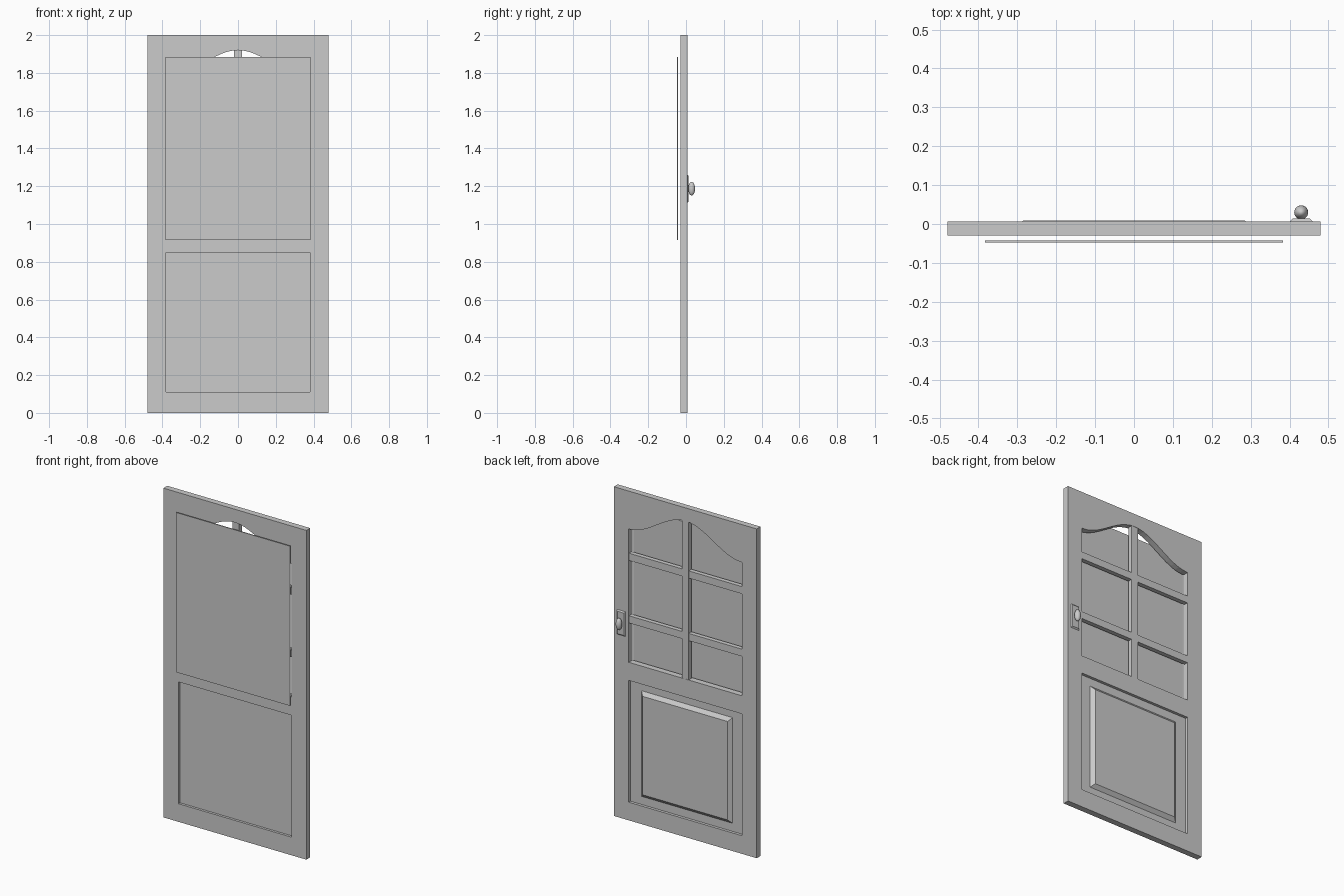
import bpy, bmesh, math

if "Cube" in bpy.data.objects:
    bpy.data.objects.remove(bpy.data.objects["Cube"])

BACK, FRONT = 0.007, -0.030      # faces of the door frame
IN_X = 0.38                      # half width of both openings


def finish(name, bm):
    bmesh.ops.recalc_face_normals(bm, faces=bm.faces[:])
    me = bpy.data.meshes.new(name)
    bm.to_mesh(me)
    bm.free()
    ob = bpy.data.objects.new(name, me)
    bpy.context.collection.objects.link(ob)
    return ob


def prism(name, pts, y0, y1):
    """Extrude an x-z outline from y0 to y1."""
    bm = bmesh.new()
    face = bm.faces.new([bm.verts.new((x, y0, z)) for x, z in pts])
    ext = bmesh.ops.extrude_face_region(bm, geom=[face])
    for v in ext["geom"]:
        if isinstance(v, bmesh.types.BMVert):
            v.co.y = y1
    return finish(name, bm)


def rect(x0, x1, z0, z1):
    return [(x0, z0), (x1, z0), (x1, z1), (x0, z1)]


def box(name, x0, x1, z0, z1, y0, y1):
    return prism(name, rect(x0, x1, z0, z1), y0, y1)


def raised(name, base, top, y0, y1):
    """Block whose outline tapers from base to top."""
    bm = bmesh.new()
    a = [bm.verts.new((x, y0, z)) for x, z in rect(*base)]
    b = [bm.verts.new((x, y1, z)) for x, z in rect(*top)]
    bm.faces.new(a)
    bm.faces.new(b)
    for i in range(4):
        j = (i + 1) % 4
        bm.faces.new((a[i], a[j], b[j], b[i]))
    return finish(name, bm)


# Stiles and rails
box("stile_left", -0.48, -IN_X, 0, 2, FRONT, BACK)
box("stile_right", IN_X, 0.48, 0, 2, FRONT, BACK)
box("bottom_rail", -IN_X, IN_X, 0, 0.11, FRONT, BACK)
box("middle_rail", -IN_X, IN_X, 0.85, 0.96, FRONT, BACK)

# Top rail with a wavy arch underneath
N = 24
arch = []
for i in range(N + 1):
    x = -IN_X + 2 * IN_X * i / N
    arch.append((x, 1.77 + 0.075 * (1 + math.cos(math.pi * x / IN_X))))
prism("top_rail", arch + [(IN_X, 2), (-IN_X, 2)], FRONT, BACK)

# Window bars
box("vertical_bar", -0.022, 0.022, 0.95, 1.925, -0.022, BACK - 0.001)
for i, z in enumerate((1.22, 1.60)):
    box(f"horizontal_bar_{i + 1}", -IN_X, IN_X, z - 0.022, z + 0.022,
        -0.022, BACK - 0.002)

# Glass sheet standing off the front
box("glass_pane", -0.383, 0.383, 0.915, 1.885, -0.048, -0.042)

# Lower panel with raised field on the back
box("lower_panel", -IN_X, IN_X, 0.11, 0.85, -0.015, -0.010)
raised("raised_field", (-0.308, 0.308, 0.158, 0.802),
       (-0.285, 0.285, 0.181, 0.779), -0.011, 0.0085)

# Handle plate, neck and oval knob
raised("handle_plate", (0.40, 0.46, 1.11, 1.262),
       (0.408, 0.452, 1.118, 1.254), BACK - 0.001, 0.014)
bpy.ops.mesh.primitive_cylinder_add(vertices=16, radius=0.007, depth=0.016,
                                    location=(0.43, 0.018, 1.187),
                                    rotation=(math.pi / 2, 0, 0))
bpy.context.object.name = "knob_neck"
bpy.ops.object.shade_smooth_by_angle()
bpy.ops.mesh.primitive_uv_sphere_add(segments=24, ring_count=16, radius=1,
                                     location=(0.43, 0.030, 1.187))
knob = bpy.context.object
knob.name = "knob"
knob.scale = (0.018, 0.018, 0.036)
bpy.ops.object.shade_smooth_by_angle()
